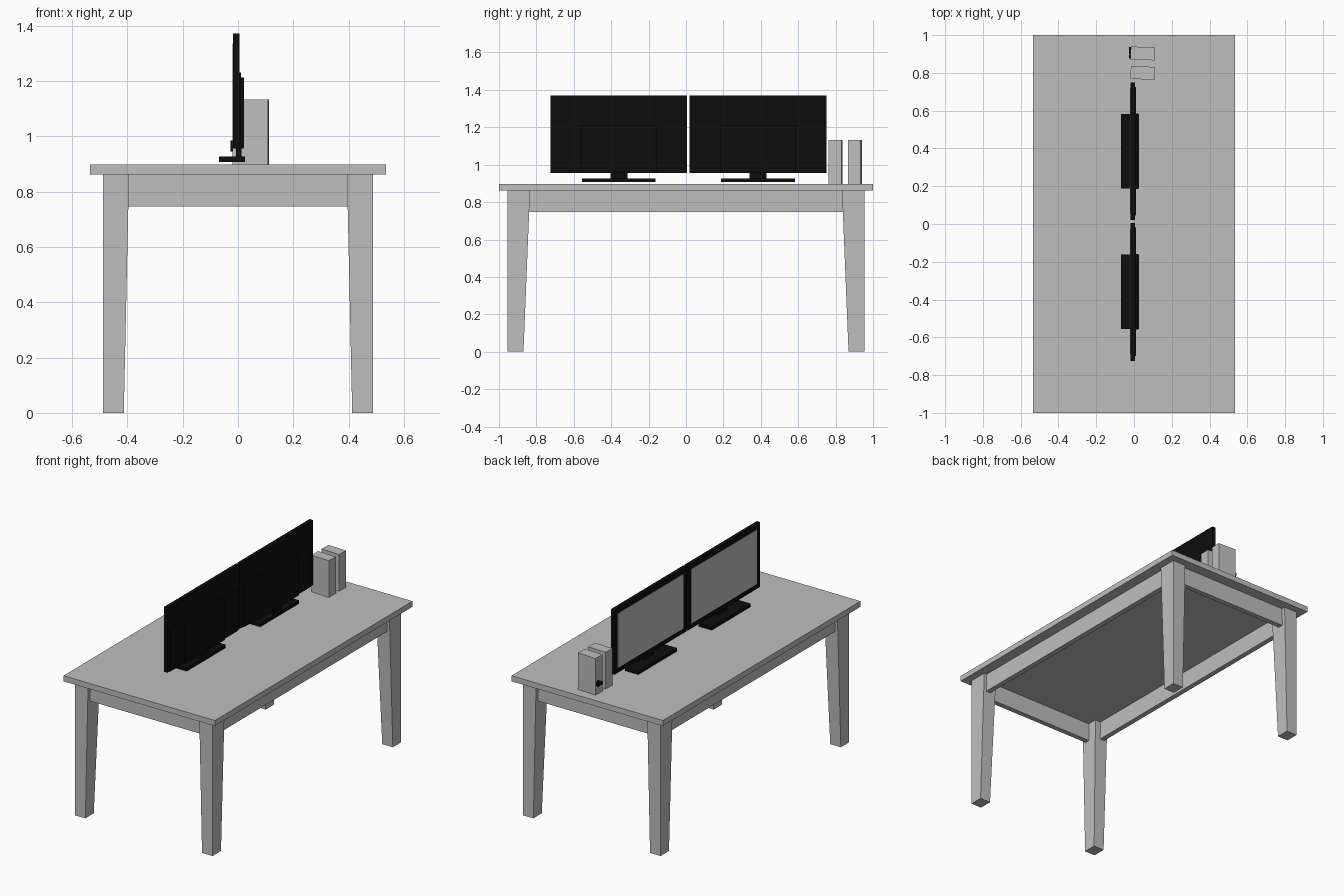
import bpy, bmesh, math
from mathutils import Matrix

if "Cube" in bpy.data.objects:
    bpy.data.objects.remove(bpy.data.objects["Cube"])


def material(name, value):
    m = bpy.data.materials.new(name)
    m.diffuse_color = (value, value, value, 1)
    m.use_nodes = True
    m.node_tree.nodes["Principled BSDF"].inputs["Base Color"].default_value = m.diffuse_color
    return m


GREY = material("light grey", 0.521)
BLACK = material("black", 0.004)


def finish(name, bm, mat):
    bmesh.ops.recalc_face_normals(bm, faces=bm.faces)
    me = bpy.data.meshes.new(name)
    bm.to_mesh(me)
    bm.free()
    me.materials.append(mat)
    ob = bpy.data.objects.new(name, me)
    bpy.context.collection.objects.link(ob)
    return ob


def box(name, x, y, z, mat):
    """Box given by its (min, max) range on each axis."""
    bm = bmesh.new()
    bmesh.ops.create_cube(bm, size=1)
    for v in bm.verts:
        for i, (lo, hi) in enumerate((x, y, z)):
            v.co[i] = hi if v.co[i] > 0 else lo
    return finish(name, bm, mat)


# Table top
box("table_top", (-0.536, 0.536), (-1, 1), (0.862, 0.898), GREY)

# Legs: outer faces vertical, inner faces tapering to the foot
for sx, xn in ((-1, "left"), (1, "right")):
    for sy, yn in ((-1, "front"), (1, "back")):
        bm = bmesh.new()
        rings = []
        for z, xi, yi in ((0, 0.413, 0.869), (0.862, 0.394, 0.834)):
            rings.append([bm.verts.new((sx * a, sy * b, z)) for a, b in
                          ((xi, yi), (0.488, yi), (0.488, 0.954), (xi, 0.954))])
        bm.faces.new(rings[0])
        bm.faces.new(rings[1])
        for i in range(4):
            j = (i + 1) % 4
            bm.faces.new((rings[0][i], rings[0][j], rings[1][j], rings[1][i]))
        finish(f"{yn}_{xn}_leg", bm, GREY)

# Aprons between the legs
for s, xn, yn in ((-1, "left", "front"), (1, "right", "back")):
    xr = sorted((s * 0.435, s * 0.468))
    yr = sorted((s * 0.897, s * 0.93))
    box(f"{xn}_apron", xr, (-0.85, 0.85), (0.746, 0.862), GREY)
    box(f"{yn}_apron", (-0.41, 0.41), yr, (0.746, 0.862), GREY)

# Monitors, screens facing -x
for n, c in (("front", -0.359), ("back", 0.385)):
    box(f"{n}_monitor_panel", (-0.018, 0.006), (c - 0.365, c + 0.365), (0.956, 1.371), BLACK)
    box(f"{n}_monitor_screen", (-0.02, -0.017), (c - 0.333, c + 0.333), (0.988, 1.336), GREY)
    box(f"{n}_monitor_back_plate", (0.005, 0.011), (c - 0.34, c + 0.34), (0.956, 1.23), BLACK)
    box(f"{n}_monitor_back_housing", (0.01, 0.021), (c - 0.2, c + 0.2), (0.956, 1.213), BLACK)
    box(f"{n}_monitor_neck", (-0.007, 0.012), (c - 0.045, c + 0.045), (0.92, 0.97), BLACK)
    box(f"{n}_monitor_base", (-0.069, 0.026), (c - 0.197, c + 0.197), (0.907, 0.927), BLACK)

# Speakers, turned slightly
for n, c in (("near", 0.8), ("far", 0.903)):
    ob = box(f"{n}_speaker", (-0.064, 0.064), (-0.034, 0.034), (0.898, 1.133), GREY)
    ob.matrix_world = Matrix.Translation((0.046, c, 0)) @ Matrix.Rotation(-0.045, 4, "Z")

# Control knobs on the far speaker
for n, y, z, r in (("large", 0.918, 0.966, 0.019), ("small", 0.887, 0.957, 0.011)):
    bm = bmesh.new()
    bmesh.ops.create_cone(bm, cap_ends=True, segments=16, radius1=r, radius2=r, depth=0.012,
                          matrix=Matrix.Translation((-0.021, y, z)) @ Matrix.Rotation(math.pi / 2, 4, "Y"))
    finish(f"{n}_speaker_knob", bm, BLACK)
